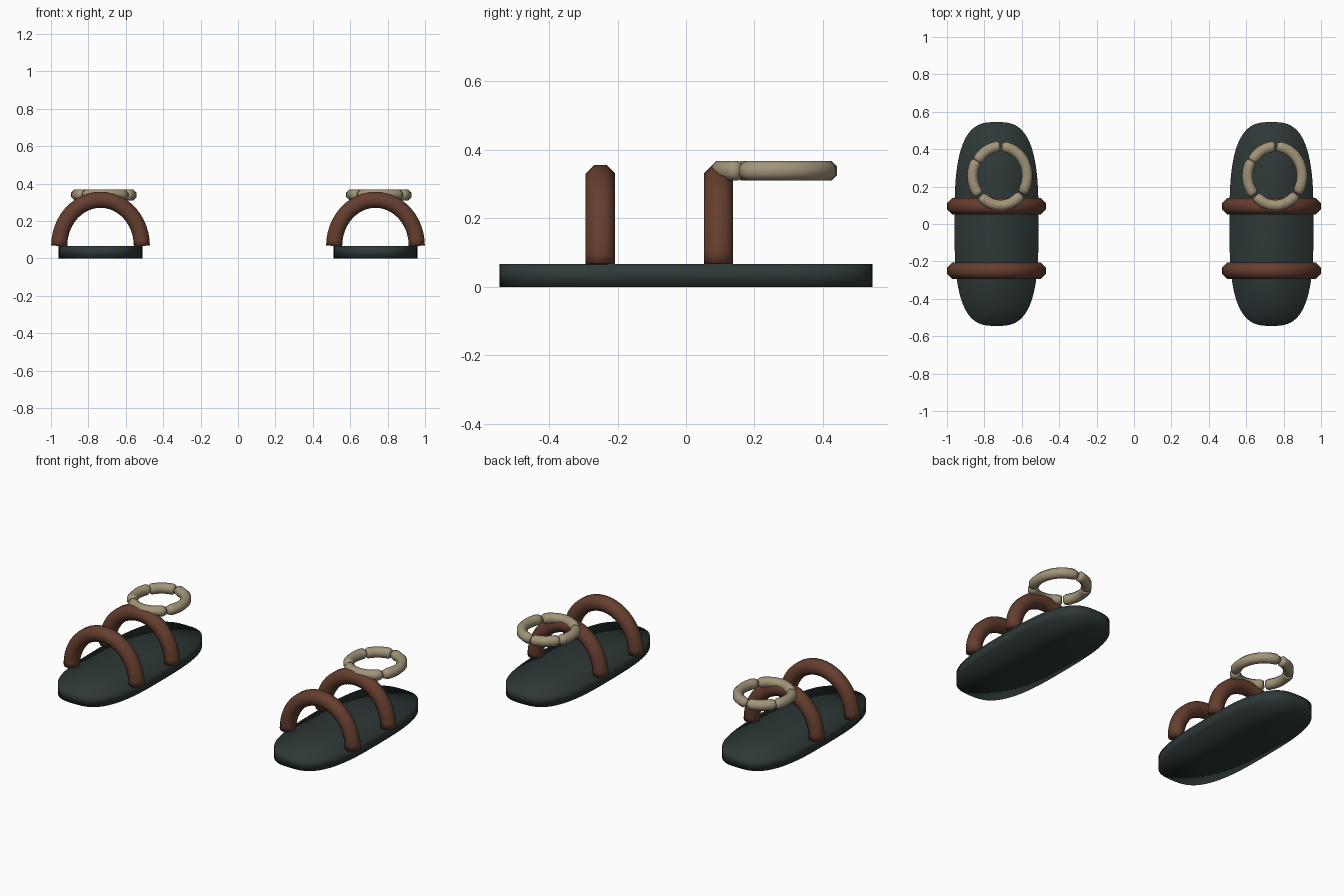
import bpy, bmesh, math
from mathutils import Vector

if "Cube" in bpy.data.objects:
    bpy.data.objects.remove(bpy.data.objects["Cube"])


def material(name, rgb):
    m = bpy.data.materials.new(name)
    m.diffuse_color = (*rgb, 1)
    m.use_nodes = True
    m.node_tree.nodes["Principled BSDF"].inputs["Base Color"].default_value = m.diffuse_color
    return m


SOLE = material("dark_slate", (0.027, 0.040, 0.039))
STRAP = material("brown_leather", (0.130, 0.048, 0.028))
RING = material("beige_ring", (0.36, 0.30, 0.19))


def finish(bm, name, mat):
    bmesh.ops.recalc_face_normals(bm, faces=bm.faces)
    me = bpy.data.meshes.new(name)
    bm.to_mesh(me)
    bm.free()
    for p in me.polygons:
        p.use_smooth = True
    me.materials.append(mat)
    ob = bpy.data.objects.new(name, me)
    bpy.context.collection.objects.link(ob)
    return ob


def tube(bm, path, radii, side_dir, sides=8):
    """Sweep a polygon along a planar path; side_dir is the plane normal."""
    rings = []
    n = len(path)
    for i, p in enumerate(path):
        t = (path[min(i + 1, n - 1)] - path[max(i - 1, 0)]).normalized()
        out = t.cross(side_dir).normalized()
        ring = []
        for k in range(sides):
            a = 2 * math.pi * (k + 0.5) / sides
            ring.append(bm.verts.new(p + radii[i] * (out * math.cos(a) + side_dir * math.sin(a))))
        rings.append(ring)
    for a, b in zip(rings, rings[1:]):
        for k in range(sides):
            j = (k + 1) % sides
            bm.faces.new((a[k], a[j], b[j], b[k]))
    bm.faces.new(rings[0])
    bm.faces.new(rings[-1][::-1])


def sole(cx, label):
    # rounded slab made of cross strips, flat top and bottom
    bm = bmesh.new()
    n, rows = 3.0, 32
    sections = []
    for i in range(rows + 1):
        a = math.pi * (i / rows - 0.5)
        s = math.copysign(abs(math.sin(a)) ** (2 / n), a)
        w = 0.225 * max(abs(math.cos(a)), 0.02) ** (2 / n)
        sections.append([bm.verts.new((cx + x * w, 0.545 * s, z))
                         for x, z in ((-1, 0), (1, 0), (1, 0.067), (-1, 0.067))])
    for a, b in zip(sections, sections[1:]):
        for k in range(4):
            j = (k + 1) % 4
            bm.faces.new((a[k], a[j], b[j], b[k]))
    bm.faces.new(sections[0])
    bm.faces.new(sections[-1])
    finish(bm, label + "_sole", SOLE)


def strap(cx, y, name):
    # arched octagonal strap standing on the sole
    bm = bmesh.new()
    path = [Vector((cx + 0.221 * math.cos(a), y, 0.066 + 0.247 * math.sin(a)))
            for a in (math.pi * i / 24 for i in range(25))]
    tube(bm, path, [0.0465] * 25, Vector((0, 1, 0)))
    finish(bm, name, STRAP)


def ring(cx, label):
    # horizontal ring of four arc links with narrowed ends
    bm = bmesh.new()
    for start, end, grow in ((-36, 87, 0), (91, 150, 0), (149, 220, 0.006), (223, 321, 0)):
        path, radii, steps = [], [], 14
        for i in range(steps + 1):
            a = math.radians(start + (end - start) * i / steps)
            path.append(Vector((cx + 0.021 + (0.143 + grow) * math.cos(a),
                                0.257 + 0.157 * math.sin(a), 0.339)))
            radii.append(0.023 if i in (0, steps) else 0.031)
        tube(bm, path, radii, Vector((0, 0, 1)))
    finish(bm, label + "_ring", RING)


for cx, label in ((-0.735, "left"), (0.735, "right")):
    sole(cx, label)
    strap(cx, -0.25, label + "_front_strap")
    strap(cx, 0.095, label + "_back_strap")
    ring(cx, label)
